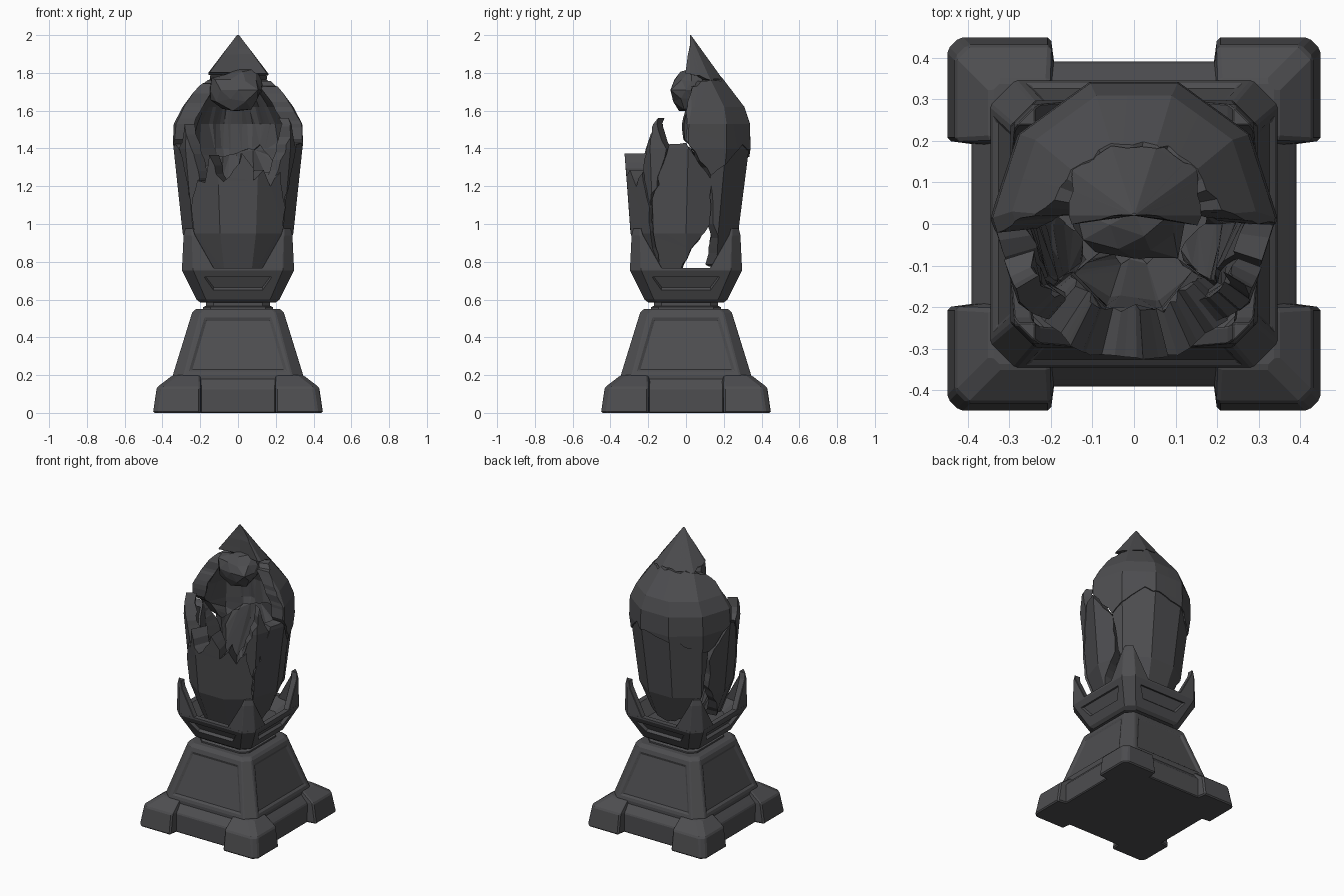
import bpy, bmesh, math
from mathutils import Vector, noise

if "Cube" in bpy.data.objects:
    bpy.data.objects.remove(bpy.data.objects["Cube"], do_unlink=True)

stone = bpy.data.materials.new("dark_stone")
stone.use_nodes = True
COLOR = (0.075, 0.075, 0.08, 1)
stone.diffuse_color = COLOR
stone.node_tree.nodes["Principled BSDF"].inputs["Base Color"].default_value = COLOR


def finish(name, bm, bevel=0):
    bmesh.ops.remove_doubles(bm, verts=bm.verts, dist=0.0005)
    bmesh.ops.recalc_face_normals(bm, faces=bm.faces)
    mesh = bpy.data.meshes.new(name)
    bm.to_mesh(mesh)
    bm.free()
    mesh.materials.append(stone)
    ob = bpy.data.objects.new(name, mesh)
    bpy.context.collection.objects.link(ob)
    if bevel:
        mod = ob.modifiers.new("edge_bevel", "BEVEL")
        mod.width, mod.segments, mod.limit_method = bevel, 1, "ANGLE"
    return ob


def loft(bm, sections):
    """Skin (outline, z) sections and cap both ends; returns the side faces."""
    rings = [[bm.verts.new((x, y, z)) for x, y in pts] for pts, z in sections]
    n = len(rings[0])
    sides = [bm.faces.new((a[i], a[(i + 1) % n], b[(i + 1) % n], b[i]))
             for a, b in zip(rings, rings[1:]) for i in range(n)]
    bm.faces.new(rings[0])
    bm.faces.new(rings[-1])
    return sides


def octagon(h, c):
    k = h - c
    return [(k, -h), (h, -k), (h, k), (k, h), (-k, h), (-h, k), (-h, -k), (-k, -h)]


def stack(name, rings, panel=None, bevel=0.006):
    """Chamfered square stack; panel = (ring index, border, depth) sinks its four sides."""
    bm = bmesh.new()
    sides = loft(bm, [(octagon(h, c), z) for h, c, z in rings])
    if panel:
        level, border, depth = panel
        bmesh.ops.recalc_face_normals(bm, faces=bm.faces)
        flats = [sides[level * 8 + i] for i in (1, 3, 5, 7)]
        bmesh.ops.inset_individual(bm, faces=flats, thickness=border)
        bmesh.ops.inset_individual(bm, faces=flats, thickness=0.006, depth=-depth)
    return finish(name, bm, bevel)


def corners(name, outline, sections, bevel):
    """One corner block repeated on all four corners."""
    bm = bmesh.new()
    for sx in (1, -1):
        for sy in (1, -1):
            loft(bm, [([(x * sx, y * sy) for x, y in outline(*args)], z)
                      for *args, z in sections])
    return finish(name, bm, bevel)


# Base slab, tapered pedestal and neck
stack("base_slab", [(.39, .05, 0), (.39, .05, .13), (.372, .05, .15), (.335, .05, .19)])
stack("pedestal", [(.345, .06, .1), (.345, .06, .2), (.243, .045, .53), (.225, .045, .55)],
      panel=(1, .04, .01))
stack("neck", [(.185, .04, .54), (.185, .04, .56), (.17, .04, .567),
               (.17, .04, .585), (.19, .04, .6)], bevel=0)


# Corner feet
def foot_outline(o, p):
    c = .03
    return [(p, o), (o - c, o), (o, o - c), (o, p), (.3, p - .02), (.18, .18), (p - .02, .3)]


corners("feet", foot_outline, [(.45, .2, 0), (.43, .2, .135), (.345, .205, .2)], .008)

# Cup with a slot on every side
stack("cup", [(.2, .05, .585), (.22, .05, .6), (.297, .06, .755), (.297, .06, .768),
              (.262, .06, .768), (.2, .06, .69)], panel=(1, .069, .02), bevel=0)


# Cup prongs
def prong_outline(h, w, c, t):
    k = h - t
    return [(w, h), (h - c, h), (h, h - c), (h, w), (k, w), (k - .01, k - .01), (w, k)]


corners("cup_prongs", prong_outline, [(.297, .12, .06, .04, .755), (.288, .225, .045, .04, .94),
                                      (.278, .238, .035, .032, .98)], .006)

# Crystal envelope: height, radius, centre shift towards the back
ENVELOPE = [(.6, .16, 0), (.95, .29, 0), (1.4, .338, .012), (1.53, .332, .015),
            (1.62, .285, .03), (1.78, .167, .02), (2, 0, .02)]
SIDES = 10
STEP = math.tau / SIDES
UNROLL = .33


def on_envelope(u, z, inward):
    angle = u / UNROLL
    for (z0, r0, c0), (z1, r1, c1) in zip(ENVELOPE, ENVELOPE[1:]):
        if z <= z1:
            break
    t = (z - z0) / (z1 - z0)
    r, shift = r0 + (r1 - r0) * t, c0 + (c1 - c0) * t
    off = angle - round(angle / STEP) * STEP
    r = max(0, r * math.cos(STEP / 2) / math.cos(off) - inward)
    return Vector((r * math.sin(angle), r * math.cos(angle) + shift, z))


def shard(name, outline, thick=.08, lift=0.0):
    """Cut a jagged (degrees, height) outline from the envelope; 0 degrees is the back."""
    pts = [Vector((math.radians(a) * UNROLL, z, 0)) for a, z in outline]
    bm = bmesh.new()
    rim = []
    for a, b in zip(pts, pts[1:] + pts[:1]):
        n = max(1, round((b - a).length / .05))
        for i in range(n):
            p = a.lerp(b, i / n)
            if p.y < 1.95:
                p = p + noise.noise_vector(p * 19) * .022
            p.z = 0
            rim.append(bm.verts.new(p))
    bmesh.ops.triangulate(bm, faces=[bm.faces.new(rim)])
    # Split along the facet lines so each facet stays flat
    cuts = [((0, z, 0), (0, 1, 0)) for z, _, _ in ENVELOPE[1:-1]]
    cuts += [(((k + .5) * STEP * UNROLL, 0, 0), (1, 0, 0)) for k in range(-SIDES, SIDES)]
    for co, no in cuts:
        bmesh.ops.bisect_plane(bm, geom=bm.verts[:] + bm.edges[:] + bm.faces[:],
                               plane_co=co, plane_no=no)
    outer = bm.verts[:]
    grown = bmesh.ops.extrude_face_region(bm, geom=bm.faces[:], use_keep_orig=True)["geom"]
    inner = [v for v in grown if isinstance(v, bmesh.types.BMVert)]
    for verts, depth in ((outer, -lift), (inner, thick)):
        for v in verts:
            rough = noise.noise(v.co * 14) * .02 if depth > 0 else 0
            v.co = on_envelope(v.co.x, v.co.y, depth + rough)
    return finish(name, bm)


# Back shards and broken tip
CRACK = [(-62, 1.27), (-20, 1.36), (30, 1.41), (66, 1.26)]
shard("upper_back_shard", CRACK + [(92, 1.45), (94, 1.6), (88, 1.73), (55, 1.765), (0, 1.775),
                                   (-55, 1.765), (-88, 1.73), (-96, 1.6), (-94, 1.45)], .085, .008)
shard("lower_back_shard", CRACK[::-1] + [(-58, 1.0), (-40, .8), (0, .73), (42, .8), (60, 1.0)], .07)
shard("crystal_tip", [(-97, 1.8), (-50, 1.765), (0, 1.785), (50, 1.77), (97, 1.8),
                      (97, 1.9), (80, 2), (-80, 2), (-97, 1.9)], .4, .006)

# Side shards and standing splinters, mirrored with small differences
for label, s, dz in (("left", 1, 0), ("right", -1, -.03)):
    shard(label + "_side_shard",
          [(s * a, z) for a, z in ((66, 1.24), (92, 1.43), (108, 1.42 + dz), (118, 1.26),
                                   (127, 1.12), (128, .74), (100, .74), (84, .86), (64, 1.0))],
          .07, .003)
    shard(label + "_splinter",
          [(s * a, z) for a, z in ((109, 1.4), (116, 1.45 + dz), (122, 1.56 + dz), (130, 1.42),
                                   (140, 1.24), (130, 1.1), (119, 1.25))],
          .06, .006)

# Front shard with a spiked upper edge
shard("front_shard", [(130, .72), (129, 1.1), (137, 1.27), (149, 1.21), (156, 1.29), (165, 1.24),
                      (176, 1.37), (187, 1.25), (195, 1.22), (205, 1.36), (212, 1.22),
                      (223, 1.24), (231, 1.1), (230, .72), (180, .68)], .1, .018)

# Rough lump of broken core under the tip
bm = bmesh.new()
bmesh.ops.create_icosphere(bm, subdivisions=2, radius=1)
for v in bm.verts:
    swell = 1 + noise.noise(v.co * 1.8) * .35
    v.co = Vector((v.co.x * .15, v.co.y * .115, v.co.z * .11)) * swell + Vector((0, .03, 1.71))
finish("broken_core", bm)
